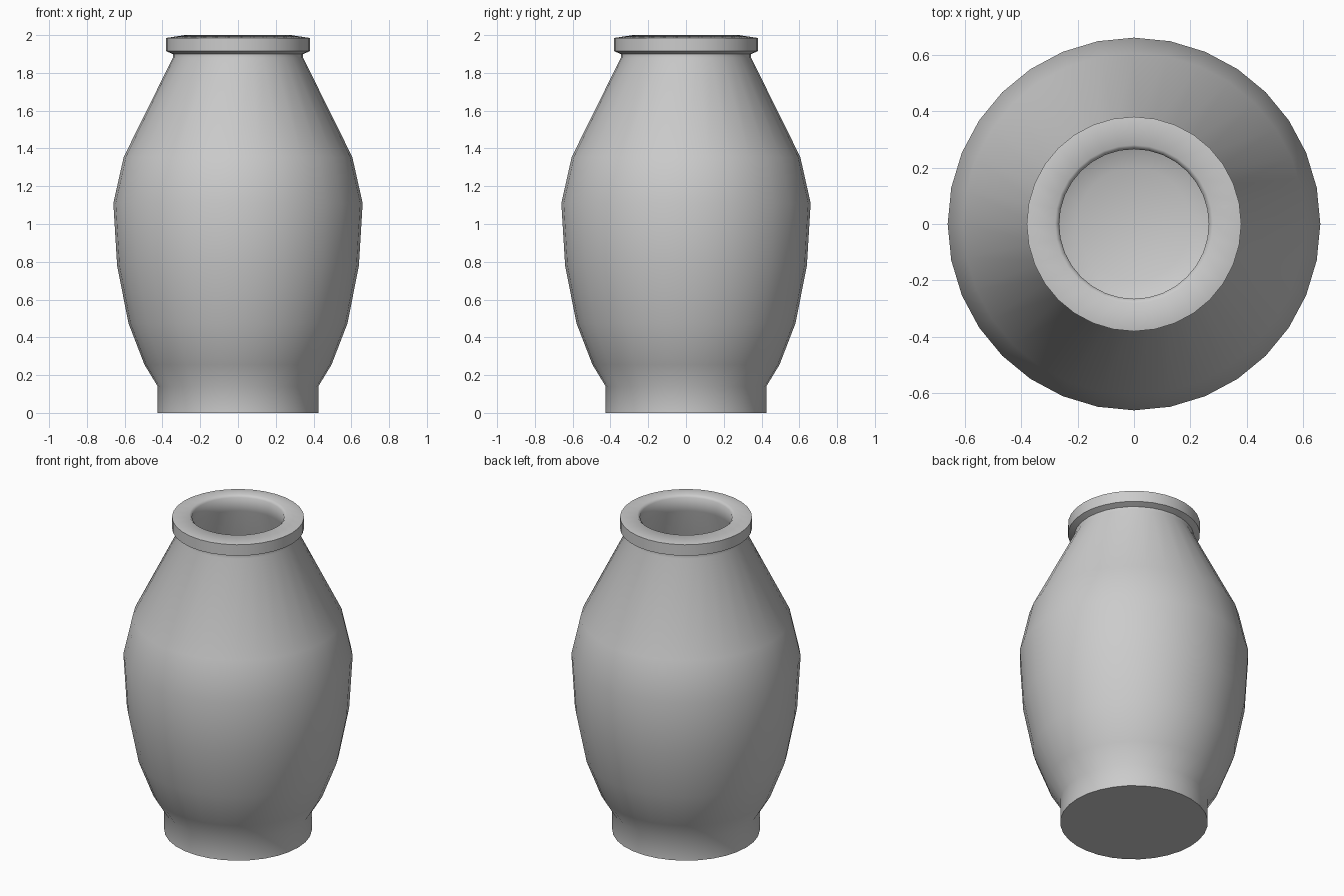
import bpy, bmesh, math

if "Cube" in bpy.data.objects:
    bpy.data.objects.remove(bpy.data.objects["Cube"])

SIDES = 32

# Half profile (radius, height): underside, foot, belly, neck, rolled lip, hollow inside
outer = [(0, 0), (0.425, 0), (0.425, 0.14), (0.495, 0.255), (0.58, 0.475),
         (0.64, 0.78), (0.66, 1.11), (0.605, 1.355), (0.345, 1.88),
         (0.345, 1.90), (0.38, 1.915), (0.38, 1.985), (0.28, 2.0)]
inner = [(0.265, 1.985), (0.265, 1.90), (0.55, 1.34), (0.60, 1.11), (0.58, 0.79),
         (0.52, 0.49), (0.44, 0.28), (0.36, 0.13), (0.20, 0.07), (0, 0.06)]


def lathe(name, profile):
    """Spin a half profile round the z axis into one closed shell."""
    bm = bmesh.new()
    rings = []
    for r, z in profile:
        if r == 0:
            rings.append([bm.verts.new((0, 0, z))] * SIDES)
        else:
            rings.append([bm.verts.new((r * math.cos(2 * math.pi * i / SIDES),
                                        r * math.sin(2 * math.pi * i / SIDES), z))
                          for i in range(SIDES)])
    for a, b in zip(rings, rings[1:]):
        for i in range(SIDES):
            j = (i + 1) % SIDES
            bm.faces.new(list(dict.fromkeys([a[i], a[j], b[j], b[i]])))
    bmesh.ops.recalc_face_normals(bm, faces=bm.faces)
    mesh = bpy.data.meshes.new(name)
    bm.to_mesh(mesh)
    bm.free()
    obj = bpy.data.objects.new(name, mesh)
    bpy.context.collection.objects.link(obj)
    return obj


# Vase body
vase = lathe("vase", outer + inner)
bpy.context.view_layer.objects.active = vase
vase.select_set(True)
bpy.ops.object.shade_smooth_by_angle(angle=math.radians(60))
